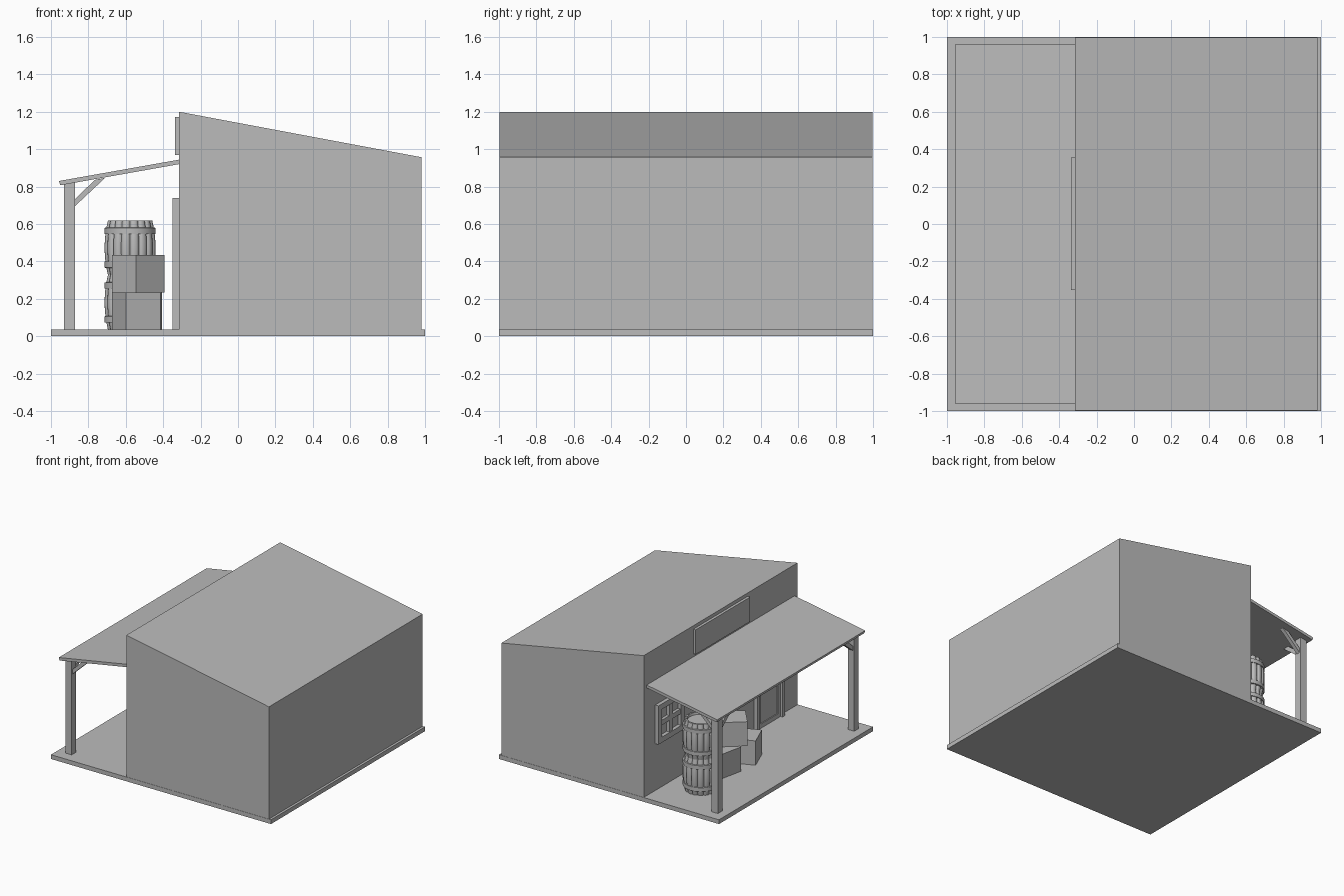
import bpy, bmesh, math
from mathutils import Matrix, Vector

if "Cube" in bpy.data.objects:
    bpy.data.objects.remove(bpy.data.objects["Cube"])

grey = bpy.data.materials.new("plain grey")
grey.diffuse_color = (0.5, 0.5, 0.5, 1)
grey.use_nodes = True
grey.node_tree.nodes["Principled BSDF"].inputs["Base Color"].default_value = grey.diffuse_color


def finish(name, bm, smooth=False):
    bmesh.ops.recalc_face_normals(bm, faces=bm.faces[:])
    me = bpy.data.meshes.new(name)
    bm.to_mesh(me)
    bm.free()
    me.materials.append(grey)
    ob = bpy.data.objects.new(name, me)
    bpy.context.collection.objects.link(ob)
    if smooth:
        bpy.ops.object.select_all(action='DESELECT')
        ob.select_set(True)
        bpy.context.view_layer.objects.active = ob
        bpy.ops.object.shade_smooth_by_angle(angle=math.radians(40))
    return ob


def add_box(bm, x, y, z):
    """Box from (min, max) ranges."""
    m = Matrix.Translation([(a + b) / 2 for a, b in (x, y, z)])
    s = Matrix.Diagonal([b - a for a, b in (x, y, z)] + [1])
    return bmesh.ops.create_cube(bm, size=1, matrix=m @ s)


def box(name, x, y, z):
    bm = bmesh.new()
    add_box(bm, x, y, z)
    return finish(name, bm)


def add_prism(bm, pts, lo, hi, place):
    """Extrude a 2D outline between lo and hi; place maps (a, b, depth) to xyz."""
    f = bm.faces.new([bm.verts.new(place(a, b, lo)) for a, b in pts])
    top = bmesh.ops.extrude_face_region(bm, geom=[f])["geom"]
    shift = Vector(place(0, 0, hi)) - Vector(place(0, 0, lo))
    bmesh.ops.translate(bm, vec=shift, verts=[v for v in top if isinstance(v, bmesh.types.BMVert)])


def xz(a, b, d):
    return (a, d, b)


def prism(name, pts, half):
    bm = bmesh.new()
    add_prism(bm, pts, -half, half, xz)
    return finish(name, bm)


WALL = -0.315
FLOOR = 0.035

# Platform, building and porch roof
box("platform", (-1, 1), (-1, 1), (0, FLOOR))
prism("building", [(WALL, FLOOR), (0.98, FLOOR), (0.98, 0.957), (WALL, 1.2)], 0.998)
prism("porch_roof", [(-0.957, 0.83), (-0.95, 0.807), (WALL, 0.92), (WALL, 0.944)], 0.96)

# Porch posts with diagonal braces towards the wall and towards each other
brace = [(0, 0.695), (0, 0.733), (0.107, 0.836), (0.162, 0.847)]
for side, label in ((1, "back"), (-1, "front")):
    py = 0.885 * side
    box("post_" + label, (-0.93, -0.872), (py - 0.029, py + 0.029), (FLOOR, 0.822))
    bm = bmesh.new()
    add_prism(bm, [(-0.872 + a, b) for a, b in brace], py - 0.016, py + 0.016, xz)
    edge = py - 0.029 * side
    add_prism(bm, [(edge - a * side, min(b, 0.822)) for a, b in brace],
              -0.917, -0.885, lambda a, b, d: (d, a, b))
    finish("braces_" + label, bm)

# Sign board above the porch roof
box("sign_board", (-0.337, WALL), (-0.352, 0.355), (0.97, 1.172))


def frame(bm, y, z, w, depth, sill=True):
    """Rectangular frame standing off the wall."""
    x = (WALL - depth, WALL)
    add_box(bm, x, (y[0], y[0] + w), z)
    add_box(bm, x, (y[1] - w, y[1]), z)
    inner = (y[0] + w, y[1] - w)
    add_box(bm, x, inner, (z[1] - w, z[1]))
    if sill:
        add_box(bm, x, inner, (z[0], z[0] + w))


# Door: outer frame, leaf with raised rails
bm = bmesh.new()
frame(bm, (-0.79, -0.43), (FLOOR, 0.738), 0.035, 0.034, sill=False)
finish("door_frame", bm)
bm = bmesh.new()
add_box(bm, (WALL - 0.008, WALL), (-0.755, -0.465), (FLOOR, 0.703))
for z in ((FLOOR, 0.36), (0.325, 0.703)):
    frame(bm, (-0.755, -0.465), z, 0.035, 0.016)
finish("door_leaf", bm)

# Window: outer frame with crossed glazing bars
bm = bmesh.new()
wy, wz = (0.51, 0.85), (0.42, 0.738)
frame(bm, wy, wz, 0.045, 0.03)
my, mz = sum(wy) / 2, sum(wz) / 2
add_box(bm, (WALL - 0.024, WALL), (my - 0.02, my + 0.02), (wz[0] + 0.045, wz[1] - 0.045))
add_box(bm, (WALL - 0.024, WALL), (wy[0] + 0.045, wy[1] - 0.045), (mz - 0.02, mz + 0.02))
finish("window", bm)


# Crates: cubes with recessed panels
def crate(name, x, y, z, deg):
    bm = bmesh.new()
    bmesh.ops.create_cube(bm, size=0.2)
    bmesh.ops.inset_individual(bm, faces=bm.faces[:], thickness=0.018, depth=0)
    panels = [f for f in bm.faces if abs(f.calc_area() - 0.164 ** 2) < 1e-4]
    bmesh.ops.inset_individual(bm, faces=panels, thickness=0.002, depth=-0.01)
    ob = finish(name, bm)
    ob.location = (x, y, z + 0.1)
    ob.rotation_euler.z = math.radians(deg)


crate("crate_low_front", -0.543, 0.0, FLOOR, 21.5)
crate("crate_low_back", -0.525, 0.28, FLOOR, -12)
crate("crate_top", -0.533, 0.15, FLOOR + 0.199, 40)


# Barrels: grooved staves lofted over a bulging profile, two hoops each
def loft(bm, rings, close=False):
    loops = [[bm.verts.new(p) for p in r] for r in rings]
    n = len(loops[0])
    pairs = list(zip(loops, loops[1:])) + ([(loops[-1], loops[0])] if close else [])
    for a, b in pairs:
        for i in range(n):
            j = (i + 1) % n
            bm.faces.new((a[i], a[j], b[j], b[i]))
    return loops


STAVES, STEPS, H = 16, 6, 0.292
groove = [0.90, 0.975, 0.995, 1.0, 0.995, 0.975]


def bulge(t):
    return 0.12 + 0.018 * (1 - (2 * t - 1) ** 2)


def ring(r, z, grooved=True):
    n = STAVES * STEPS
    pts = []
    for i in range(n):
        a = 2 * math.pi * i / n
        k = r * (groove[i % STEPS] if grooved else 1)
        pts.append((k * math.cos(a), k * math.sin(a), z))
    return pts


def barrel(name, z):
    bm = bmesh.new()
    rings = [ring(0.10, 0.018, False), ring(0.104, 0, False)]
    rings += [ring(bulge(i / 10), H * i / 10) for i in range(11)]
    rings += [ring(0.104, H, False), ring(0.10, H - 0.018, False)]
    loops = loft(bm, rings)
    bm.faces.new(loops[0])
    bm.faces.new(loops[-1])
    for t in (0.19, 0.81):
        r = bulge(t)
        loft(bm, [ring(r - 0.01, H * t - 0.018, False), ring(r + 0.005, H * t - 0.016, False),
                  ring(r + 0.005, H * t + 0.016, False), ring(r - 0.01, H * t + 0.018, False)], True)
    ob = finish(name, bm, True)
    ob.location = (-0.577, 0.63, z)


barrel("barrel_low", FLOOR)
barrel("barrel_top", FLOOR + H)
